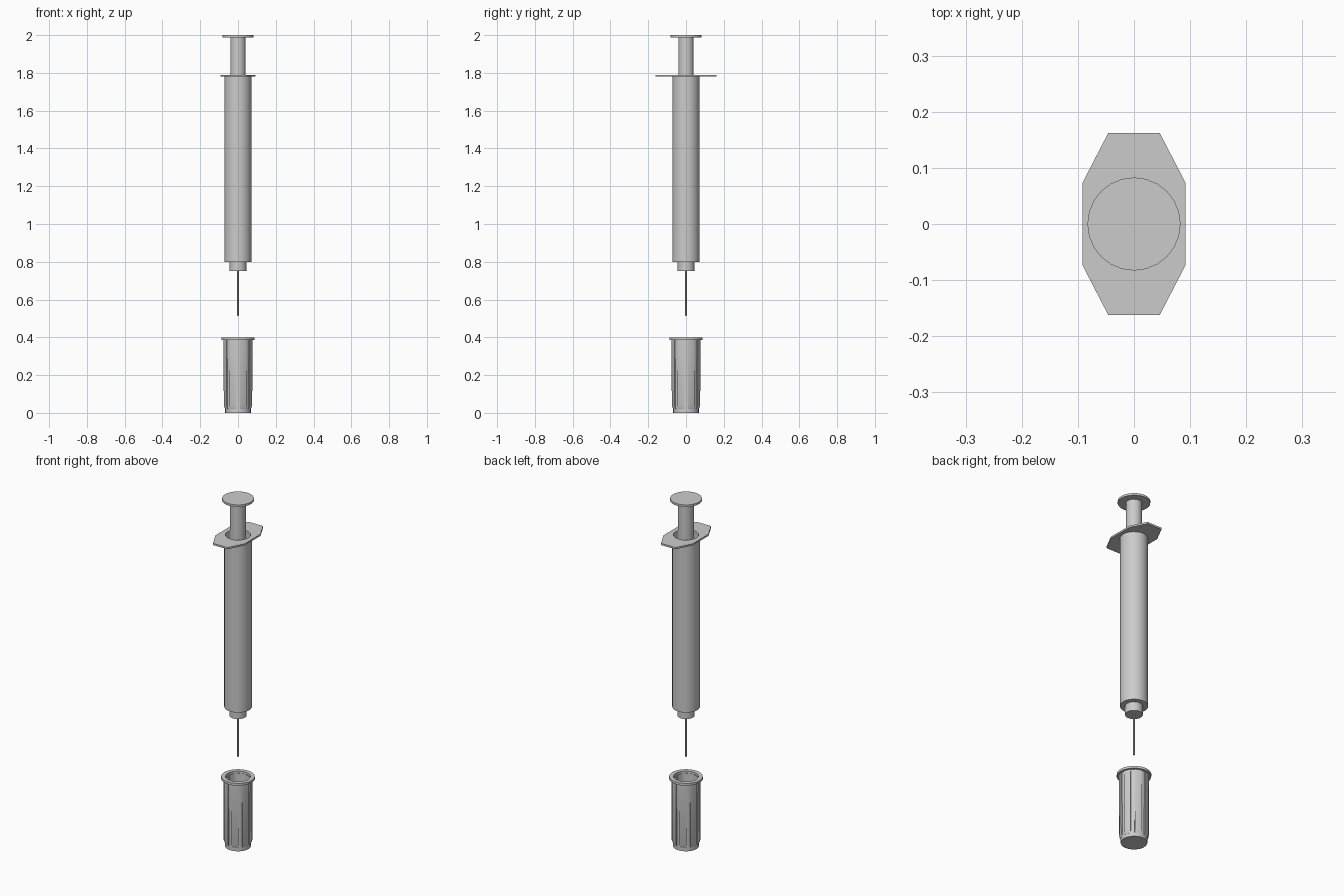
import bpy, bmesh, math
from mathutils import Matrix

if "Cube" in bpy.data.objects:
    bpy.data.objects.remove(bpy.data.objects["Cube"])

SEG = 24


def finish(name, bm, smooth=True):
    bmesh.ops.recalc_face_normals(bm, faces=bm.faces)
    me = bpy.data.meshes.new(name)
    bm.to_mesh(me)
    bm.free()
    ob = bpy.data.objects.new(name, me)
    bpy.context.collection.objects.link(ob)
    if smooth:
        bpy.ops.object.select_all(action='DESELECT')
        ob.select_set(True)
        bpy.context.view_layer.objects.active = ob
        bpy.ops.object.shade_smooth_by_angle(angle=math.radians(30))
    return ob


def lathe(name, profile, seg=SEG):
    """Spin an (r, z) profile around the z axis."""
    bm = bmesh.new()
    vs = [bm.verts.new((r, 0, z)) for r, z in profile]
    es = [bm.edges.new(p) for p in zip(vs, vs[1:])]
    bmesh.ops.spin(bm, geom=vs + es, cent=(0, 0, 0), axis=(0, 0, 1),
                   angle=math.tau, steps=seg, use_duplicate=False)
    bmesh.ops.remove_doubles(bm, verts=bm.verts, dist=1e-5)
    return finish(name, bm)


# Needle cap: hollow tapered cup with a rim
lathe("needle_cap", [(0, 0), (0.068, 0), (0.073, 0.387), (0.088, 0.387),
                     (0.088, 0.4), (0.065, 0.4), (0.058, 0.02), (0, 0.02)])

# Grip ribs around the cap, sloped at the lower end
bm = bmesh.new()
RIBS, HALF = 8, 0.019
for i in range(RIBS):
    rot = Matrix.Rotation(math.tau * (i + 0.5) / RIBS, 3, 'Z')
    side = [(0.062, 0.02), (0.069, 0.02), (0.076, 0.04), (0.077, 0.388), (0.062, 0.388)]
    rings = [[bm.verts.new(rot @ Matrix.Rotation(a, 3, 'Z') @ Matrix.Diagonal((1, 1, 1)).col[0] * r
                           + Matrix.Identity(3).col[2] * z) for r, z in side]
             for a in (-HALF / 0.076, 0, HALF / 0.076)]
    bm.faces.new(rings[0])
    bm.faces.new(rings[2][::-1])
    for a, b in zip(rings, rings[1:]):
        for k in range(len(side)):
            j = (k + 1) % len(side)
            bm.faces.new((a[k], a[j], b[j], b[k]))
finish("cap_ribs", bm)

# Needle and its hub
lathe("needle", [(0, 0.51), (0.004, 0.515), (0.004, 0.76), (0, 0.76)], 12)
lathe("needle_hub", [(0, 0.75), (0.045, 0.75), (0.045, 0.805), (0, 0.805)])

# Thin-walled barrel, open at the top
lathe("barrel", [(0, 0.8), (0.072, 0.8), (0.072, 1.782), (0.066, 1.782),
                 (0.066, 0.812), (0, 0.812)])

# Finger flange: elongated octagon with a round hole
bm = bmesh.new()
outer = [(0.092, -0.073), (0.092, 0.073), (0.046, 0.162), (-0.046, 0.162),
         (-0.092, 0.073), (-0.092, -0.073), (-0.046, -0.162), (0.046, -0.162)]
hole = [(0.066 * math.cos(math.tau * i / SEG), 0.066 * math.sin(math.tau * i / SEG))
        for i in range(SEG)]
edges = []
for loop in (outer, hole):
    vs = [bm.verts.new((x, y, 1.78)) for x, y in loop]
    edges += [bm.edges.new((vs[i - 1], vs[i])) for i in range(len(vs))]
bmesh.ops.triangle_fill(bm, edges=edges, use_beauty=True, normal=(0, 0, 1))
ext = bmesh.ops.extrude_face_region(bm, geom=bm.faces[:], use_keep_orig=True)
bmesh.ops.translate(bm, vec=(0, 0, 0.01),
                    verts=[g for g in ext["geom"] if isinstance(g, bmesh.types.BMVert)])
finish("finger_flange", bm)

# Plunger: stopper, rod and thumb disc
lathe("plunger", [(0, 0.83), (0.064, 0.83), (0.064, 0.88), (0.041, 0.88),
                  (0.041, 1.988), (0.083, 1.988), (0.083, 2.0), (0, 2.0)])
